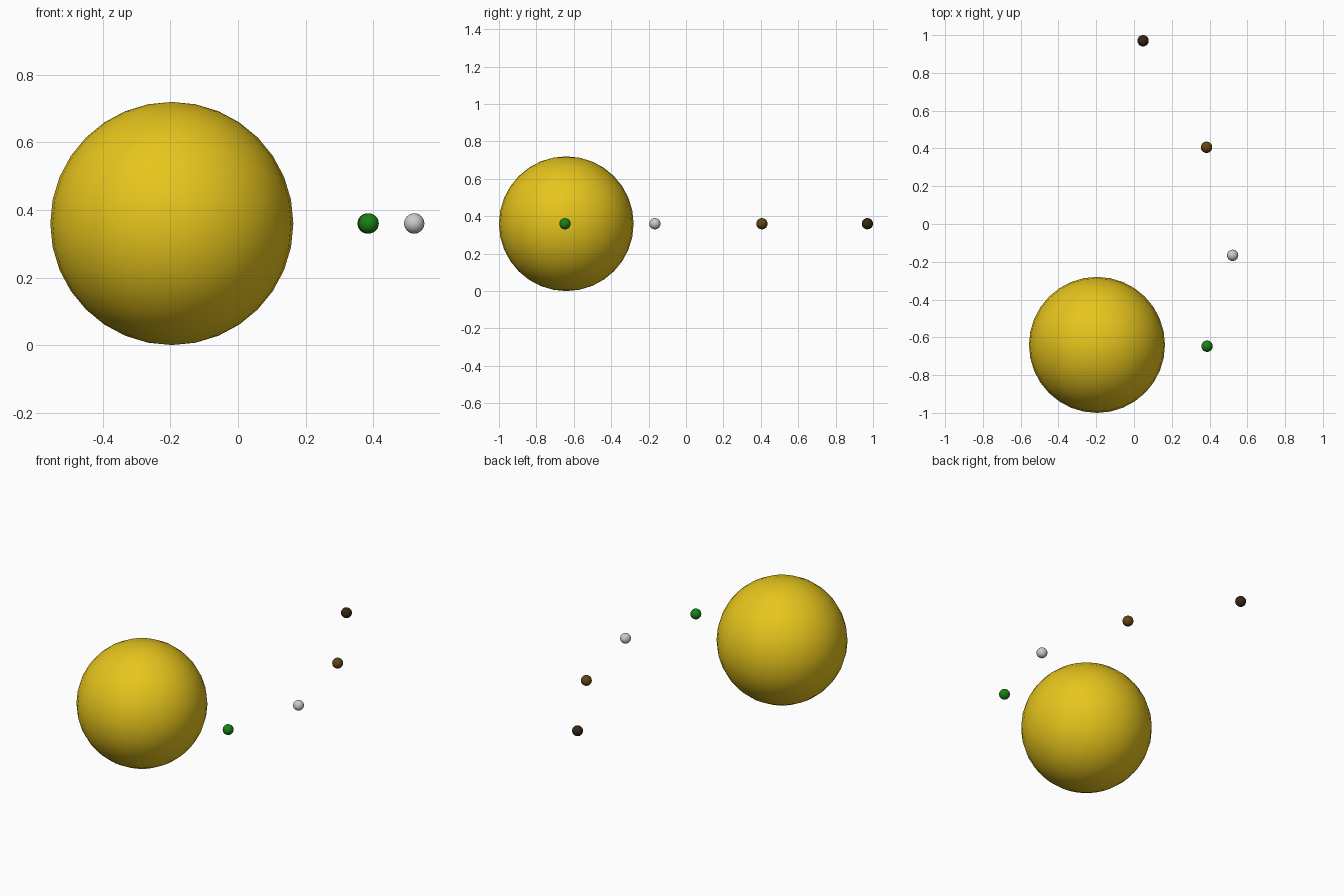
import bpy

if "Cube" in bpy.data.objects:
    bpy.data.objects.remove(bpy.data.objects["Cube"])


def ball(name, location, radius, color=None):
    """Smooth sphere, with a plain colour when one is given."""
    bpy.ops.mesh.primitive_uv_sphere_add(segments=32, ring_count=16,
                                         radius=radius, location=location)
    obj = bpy.context.object
    obj.name = name
    bpy.ops.object.shade_smooth()
    if color:
        mat = bpy.data.materials.new(name + "_colour")
        mat.diffuse_color = (*color, 1.0)
        mat.use_nodes = True
        mat.node_tree.nodes["Principled BSDF"].inputs["Base Color"].default_value = mat.diffuse_color
        obj.data.materials.append(mat)
    return obj


Z = 0.36          # all bodies share one plane
R_SMALL = 0.03

# Large central sun
ball("sun", (-0.196, -0.64, Z), 0.36, (0.80, 0.56, 0.012))

# Small planets, from nearest to farthest
planets = [
    ("green_planet", 0.387, -0.647, (0.01, 0.22, 0.007)),
    ("grey_planet", 0.522, -0.166, None),
    ("brown_planet", 0.384, 0.406, (0.12, 0.06, 0.006)),
    ("dark_planet", 0.048, 0.97, (0.035, 0.02, 0.006)),
]
for name, x, y, color in planets:
    ball(name, (x, y, Z), R_SMALL, color)
